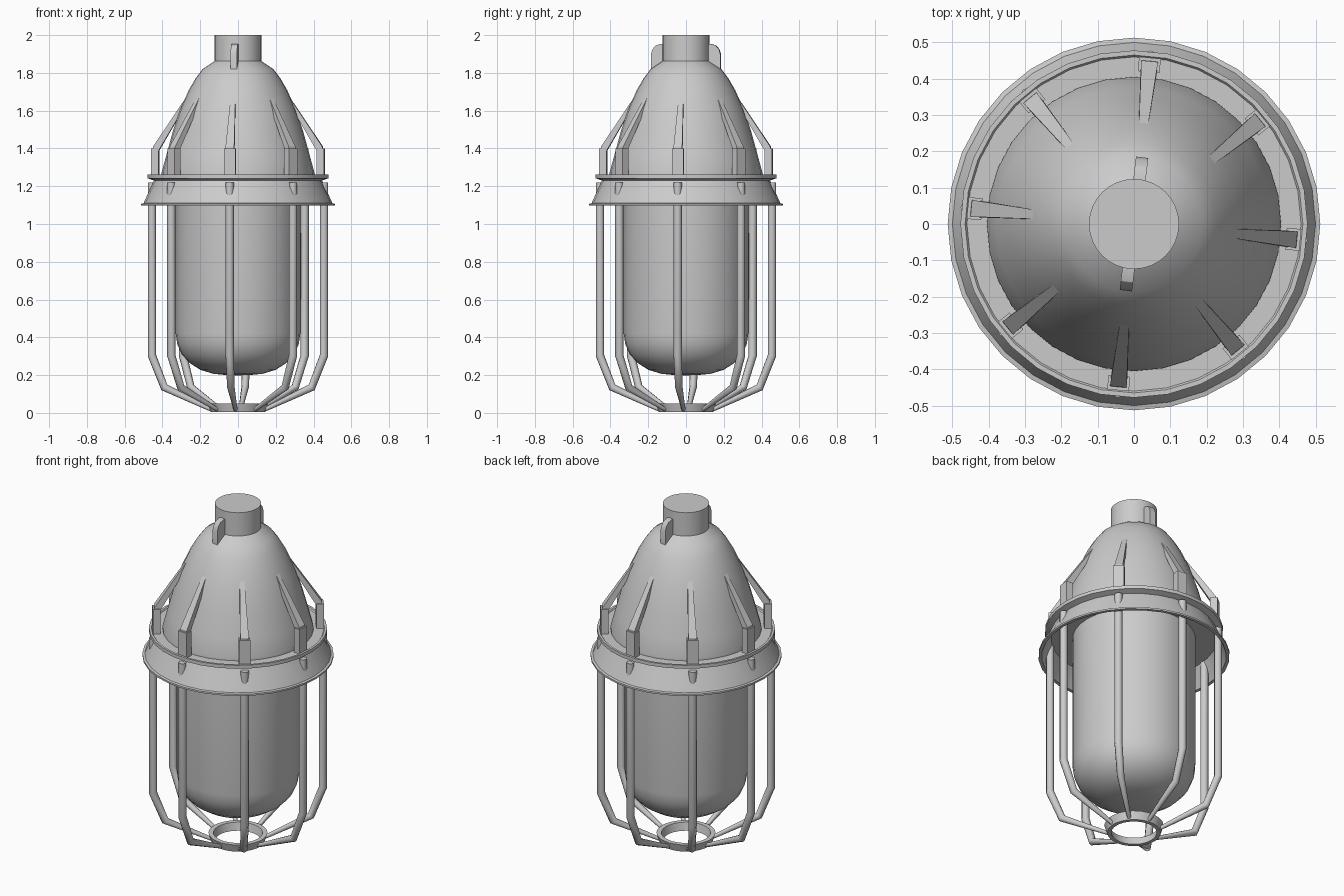
import bpy, bmesh, math
from mathutils import Matrix, Vector

if "Cube" in bpy.data.objects:
    bpy.data.objects.remove(bpy.data.objects["Cube"])

OFFSET = math.radians(-5.5)   # whole cage is turned slightly
ANGLES = [OFFSET + i * math.pi / 4 for i in range(8)]


def finish(name, bm, angle=30):
    bmesh.ops.recalc_face_normals(bm, faces=bm.faces)
    me = bpy.data.meshes.new(name)
    bm.to_mesh(me)
    bm.free()
    ob = bpy.data.objects.new(name, me)
    bpy.context.collection.objects.link(ob)
    bpy.ops.object.select_all(action='DESELECT')
    bpy.context.view_layer.objects.active = ob
    ob.select_set(True)
    bpy.ops.object.shade_smooth_by_angle(angle=math.radians(angle))
    return ob


def lathe(name, profile, sides=32, closed=False):
    """Spin (radius, z) points around z."""
    bm = bmesh.new()
    vs = [bm.verts.new((r, 0, z)) for r, z in profile]
    es = [bm.edges.new(p) for p in zip(vs, vs[1:])]
    if closed:
        es.append(bm.edges.new((vs[-1], vs[0])))
    bmesh.ops.spin(bm, geom=vs + es, cent=(0, 0, 0), axis=(0, 0, 1),
                   angle=2 * math.pi, steps=sides, use_duplicate=False)
    bmesh.ops.remove_doubles(bm, verts=bm.verts, dist=1e-4)
    return finish(name, bm)


def add_slab(bm, outline, angle):
    """Closed radial plate; outline holds (radius, z, half_width)."""
    rot = Matrix.Rotation(angle, 3, 'Z')
    a = [bm.verts.new(rot @ Vector((r, -w, z))) for r, z, w in outline]
    b = [bm.verts.new(rot @ Vector((r, w, z))) for r, z, w in outline]
    bm.faces.new(a)
    bm.faces.new(b[::-1])
    n = len(a)
    for i in range(n):
        j = (i + 1) % n
        bm.faces.new((a[i], a[j], b[j], b[i]))


def slabs(name, outline, angles):
    bm = bmesh.new()
    for a in angles:
        add_slab(bm, outline, a)
    return finish(name, bm)


# Housing dome and cable neck
lathe("housing_dome", [(0.405, 1.25), (0.405, 1.27), (0.378, 1.37), (0.345, 1.49), (0.305, 1.61),
                       (0.26, 1.71), (0.225, 1.77), (0.188, 1.82), (0.124, 1.862), (0, 1.862)])
lathe("cable_neck", [(0, 1.82), (0.124, 1.82), (0.124, 2.0), (0, 2.0)])

# Flange with flared hollow skirt
lathe("flange_skirt", [(0, 1.255), (0.46, 1.255), (0.465, 1.262), (0.478, 1.262), (0.478, 1.242),
                       (0.445, 1.23), (0.452, 1.215), (0.5, 1.11), (0.513, 1.107),
                       (0.513, 1.097), (0.495, 1.097), (0.445, 1.205), (0, 1.205)])

# Glass jar
lathe("glass_jar", [(0.33, 1.21), (0.33, 0.42), (0.322, 0.365), (0.298, 0.31), (0.257, 0.265),
                    (0.2, 0.228), (0.13, 0.207), (0.06, 0.2), (0, 0.199)])

# Clamp blocks and tapered ribs running up to the dome
slabs("clamp_block", [(0.42, 1.25, 0.03), (0.46, 1.25, 0.03),
                      (0.46, 1.40, 0.03), (0.42, 1.40, 0.03)], ANGLES)
slabs("dome_rib", [(0.425, 1.38, 0.023), (0.452, 1.38, 0.023), (0.45, 1.41, 0.023),
                   (0.262, 1.69, 0.012), (0.255, 1.67, 0.012)], ANGLES)

# Two rounded lugs on the neck
slabs("neck_lug", [(0.10, 1.80, 0.017), (0.185, 1.80, 0.017), (0.185, 1.90, 0.017),
                   (0.177, 1.925, 0.017), (0.16, 1.945, 0.017), (0.135, 1.953, 0.017),
                   (0.10, 1.953, 0.017)], [math.radians(83), math.radians(263)])

# Bottom ring of the guard
lathe("guard_ring", [(0.143, 0.004), (0.158, 0.05), (0.132, 0.05), (0.122, 0.004)], closed=True)

# Guard bars, bent inwards and thinning towards the ring
PATH = [(0.458, 1.22, 0.022), (0.458, 0.305, 0.022), (0.392, 0.135, 0.020), (0.143, 0.018, 0.011)]
bm = bmesh.new()
SIDES = 8
for ang in ANGLES:
    rot = Matrix.Rotation(ang, 3, 'Z')
    rings = []
    for i, (r, z, w) in enumerate(PATH):
        p = Vector((r, 0, z))
        dirs = []
        for k in (i - 1, i):
            if 0 <= k < len(PATH) - 1:
                q, s = PATH[k], PATH[k + 1]
                dirs.append(Vector((s[0] - q[0], 0, s[1] - q[1])).normalized())
        t = sum(dirs, Vector()).normalized()
        mitre = w / t.dot(dirs[0])
        side = Vector((-t.z, 0, t.x))
        rings.append([bm.verts.new(rot @ (p + side * mitre * math.cos(2 * math.pi * j / SIDES)
                                          + Vector((0, w * math.sin(2 * math.pi * j / SIDES), 0))))
                      for j in range(SIDES)])
    for a, b in zip(rings, rings[1:]):
        for j in range(SIDES):
            k = (j + 1) % SIDES
            bm.faces.new((a[j], a[k], b[k], b[j]))
    bm.faces.new(rings[0])
    bm.faces.new(rings[-1][::-1])
finish("guard_bars", bm, 50)
